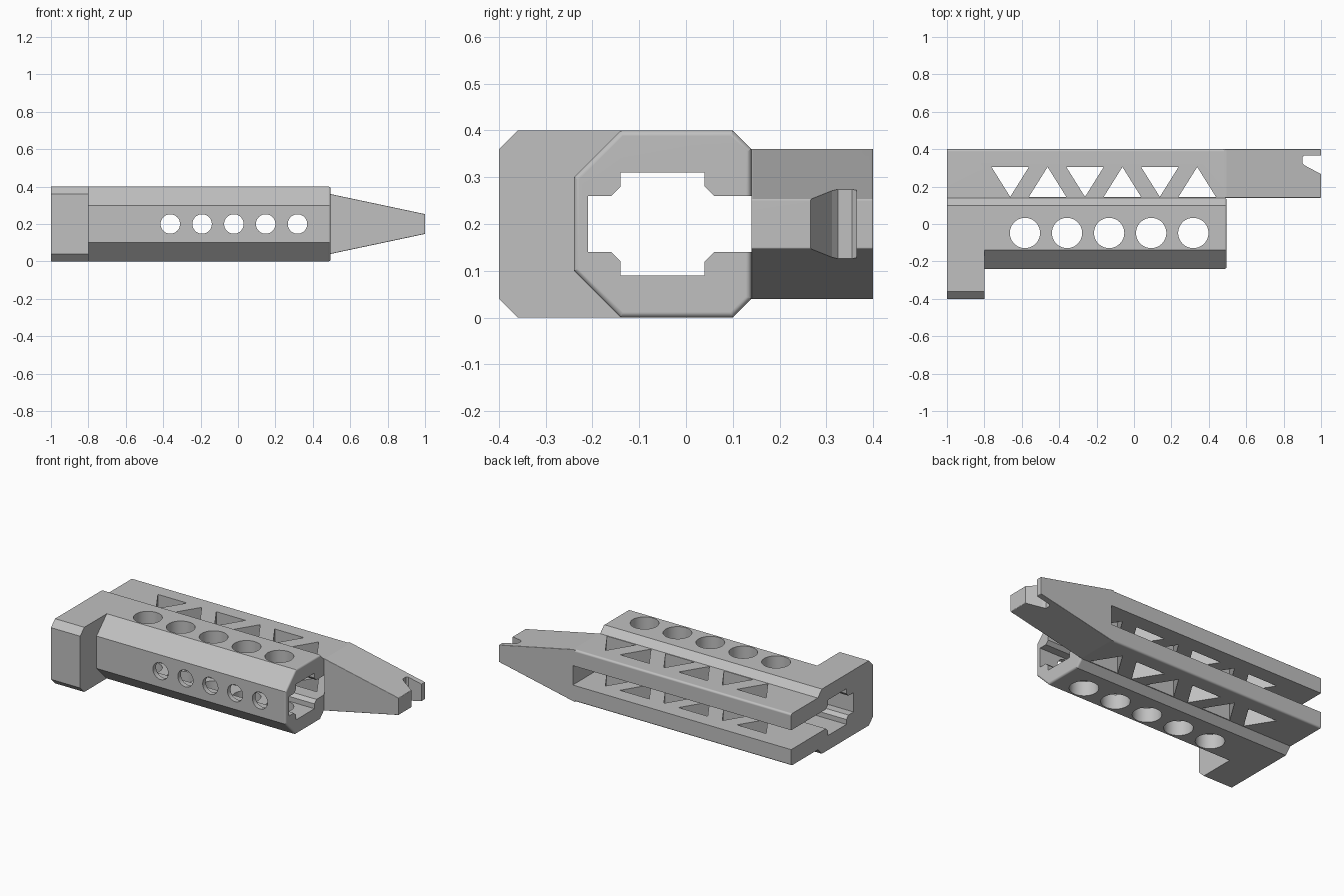
import bpy, bmesh, math
from mathutils import Vector

cube = bpy.data.objects.get("Cube")
if cube:
    bpy.data.objects.remove(cube, do_unlink=True)

grey = bpy.data.materials.new("plain grey")
grey.use_nodes = True
grey.diffuse_color = (0.53, 0.53, 0.53, 1)
grey.node_tree.nodes["Principled BSDF"].inputs["Base Color"].default_value = grey.diffuse_color

AXES = {"x": lambda a, b, d: (d, a, b),
        "y": lambda a, b, d: (a, d, b),
        "z": lambda a, b, d: (a, b, d)}


def prism(name, outline, axis, start, end, bevels=()):
    """Extrude an outline along an axis, then round the edges each rule picks."""
    place = AXES[axis]
    bm = bmesh.new()
    face = bm.faces.new([bm.verts.new(place(a, b, start)) for a, b in outline])
    out = bmesh.ops.extrude_face_region(bm, geom=[face])
    shift = Vector(place(0, 0, end - start))
    bmesh.ops.translate(bm, vec=shift, verts=[g for g in out["geom"] if isinstance(g, bmesh.types.BMVert)])
    bmesh.ops.recalc_face_normals(bm, faces=bm.faces)
    for rule, radius in bevels:
        edges = [e for e in bm.edges if rule(e.verts[0].co, e.verts[1].co)]
        bmesh.ops.bevel(bm, geom=edges, offset=radius, segments=10, profile=0.5,
                        affect='EDGES', clamp_overlap=True)
    mesh = bpy.data.meshes.new(name)
    bm.to_mesh(mesh)
    bm.free()
    mesh.materials.append(grey)
    obj = bpy.data.objects.new(name, mesh)
    bpy.context.collection.objects.link(obj)
    return obj


def combine(target, tool, operation):
    bpy.context.view_layer.objects.active = target
    mod = target.modifiers.new("combine", 'BOOLEAN')
    mod.operation, mod.solver, mod.object = operation, 'EXACT', tool
    bpy.ops.object.modifier_apply(modifier=mod.name)
    bpy.data.objects.remove(tool, do_unlink=True)


def mirrored(half):
    """Complete a (y, z offset) half profile about the mid height."""
    return [(y, 0.2 + h) for y, h in half] + [(y, 0.2 - h) for y, h in reversed(half)]


def rect(a0, a1, b0, b1):
    return [(a0, b0), (a1, b0), (a1, b1), (a0, b1)]


def circle(a, b, r, n=48):
    return [(a + r * math.cos(2 * math.pi * i / n), b + r * math.sin(2 * math.pi * i / n)) for i in range(n)]


END = 0.495   # end of the housing, start of the nose

# Octagonal housing with a softened open end
body = prism("housing", mirrored([(-0.24, 0.1), (-0.14, 0.2), (0.1, 0.2), (0.14, 0.16)]),
             "x", -1, END, [(lambda p, q: min(p.x, q.x) > END - 0.001, 0.012)])

# Deeper flange at the closed end
flange = prism("flange", mirrored([(-0.4, 0.16), (-0.36, 0.2), (0, 0.2)]), "x", -1, -0.8)
combine(body, flange, 'UNION')

# Back rail
rail = prism("rail", rect(0.13, 0.4, 0.04, 0.36), "x", -1, 0.48,
             [(lambda p, q: min(p.y, q.y) > 0.399 and abs(p.z - q.z) < 0.001, 0.012)])
combine(body, rail, 'UNION')

# Tapered nose with a rounded tip and inner side
nose = prism("nose", [(0.48, 0.04), (0.495, 0.04), (1, 0.147), (1, 0.253), (0.495, 0.36), (0.48, 0.36)],
             "y", 0.14, 0.4,
             [(lambda p, q: max(p.x, q.x) > 0.99 and (min(p.x, q.x) > 0.99 or max(p.y, q.y) < 0.141)
               and not (min(p.y, q.y) > 0.399), 0.047),
              (lambda p, q: min(p.y, q.y) > 0.399 and max(p.x, q.x) > 0.5, 0.012)])
notch = prism("notch", [(0.9, 0.325), (0.915, 0.312), (1.05, 0.24), (1.05, 0.365), (0.91, 0.365), (0.9, 0.355)],
              "z", 0, 0.4)
combine(nose, notch, 'DIFFERENCE')
combine(body, nose, 'UNION')

# Stepped channel through the length, open to the back slot
channel = prism("channel", mirrored([(-0.21, 0.06), (-0.16, 0.06), (-0.14, 0.08), (-0.14, 0.11),
                                     (0.04, 0.11), (0.04, 0.08), (0.06, 0.06), (0.14, 0.06)]),
                "x", -1.1, END + 0.1)
combine(body, channel, 'DIFFERENCE')
slot = prism("slot", rect(0.1, 0.5, 0.14, 0.26), "x", -1.1, END)
combine(body, slot, 'DIFFERENCE')

# Round holes: large ones from the top, small ones from the front
for i in range(5):
    combine(body, prism("top_hole", circle(-0.583 + 0.225 * i, -0.048, 0.081), "z", -0.1, 0.5), 'DIFFERENCE')
    combine(body, prism("front_hole", circle(-0.362 + 0.17 * i, 0.2, 0.052), "y", -0.3, -0.1), 'DIFFERENCE')

# Alternating triangular windows in the rail
for i in range(6):
    x = -0.662 + 0.2 * i
    base, tip = (0.305, 0.145) if i % 2 == 0 else (0.145, 0.305)
    window = prism("window", [(x - 0.1, base), (x + 0.1, base), (x, tip)], "z", -0.1, 0.5)
    combine(body, window, 'DIFFERENCE')

# Smooth only the rounded edges and holes
bpy.ops.object.select_all(action='DESELECT')
body.select_set(True)
bpy.context.view_layer.objects.active = body
bpy.ops.object.shade_smooth_by_angle(angle=math.radians(11.5))
weighted = body.modifiers.new("even shading", 'WEIGHTED_NORMAL')
weighted.keep_sharp = True
body.name = "slotted_housing"
